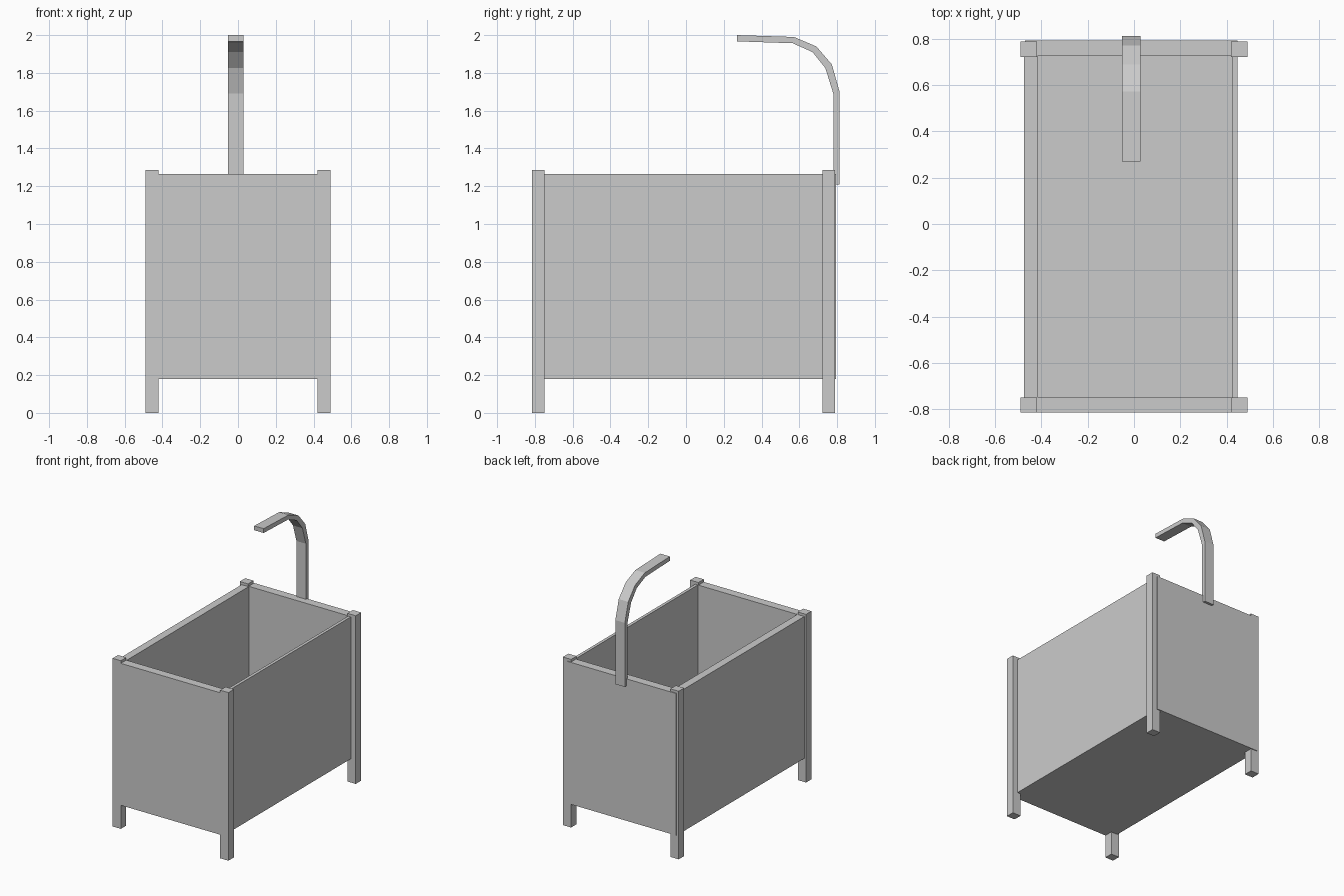
import bpy, bmesh

if "Cube" in bpy.data.objects:
    bpy.data.objects.remove(bpy.data.objects["Cube"])


def box(name, x, y, z):
    """Axis-aligned box from (min, max) ranges."""
    bm = bmesh.new()
    bmesh.ops.create_cube(bm, size=1)
    for v in bm.verts:
        v.co = [r[0] if c < 0 else r[1] for c, r in zip(v.co, (x, y, z))]
    mesh = bpy.data.meshes.new(name)
    bm.to_mesh(mesh)
    bm.free()
    obj = bpy.data.objects.new(name, mesh)
    bpy.context.collection.objects.link(obj)
    return obj


FRONT, BACK = (-0.815, -0.75), (0.722, 0.788)
WALL = (0.18, 1.265)

# Four corner legs
for end, y in (("front", FRONT), ("back", BACK)):
    for side, x in (("left", (-0.49, -0.42)), ("right", (0.42, 0.49))):
        box(f"{end}_{side}_leg", x, y, (0, 1.285))

# End walls: front one flush with the legs, back one slightly proud
box("front_wall", (-0.42, 0.42), FRONT, WALL)
box("back_wall", (-0.472, 0.448), (0.728, 0.794), WALL)

# Side walls and floor
box("left_wall", (-0.475, -0.416), (-0.75, 0.728), WALL)
box("right_wall", (0.425, 0.448), (-0.75, 0.728), WALL)
box("floor", (-0.416, 0.425), (-0.75, 0.728), (0.18, 0.20))

# Curved overhead arm: side profile (y, z) extruded along x
outer = [(0.813, 1.21), (0.813, 1.70), (0.772, 1.845), (0.69, 1.94), (0.572, 1.99), (0.27, 2.0)]
inner = [(0.27, 1.967), (0.565, 1.957), (0.67, 1.91), (0.738, 1.825), (0.78, 1.69), (0.78, 1.21)]
bm = bmesh.new()
face = bm.faces.new([bm.verts.new((-0.052, y, z)) for y, z in outer + inner])
ext = bmesh.ops.extrude_face_region(bm, geom=[face])["geom"]
bmesh.ops.translate(bm, vec=(0.08, 0, 0), verts=[g for g in ext if isinstance(g, bmesh.types.BMVert)])
bmesh.ops.recalc_face_normals(bm, faces=bm.faces)
mesh = bpy.data.meshes.new("overhead_arm")
bm.to_mesh(mesh)
bm.free()
bpy.context.collection.objects.link(bpy.data.objects.new("overhead_arm", mesh))
